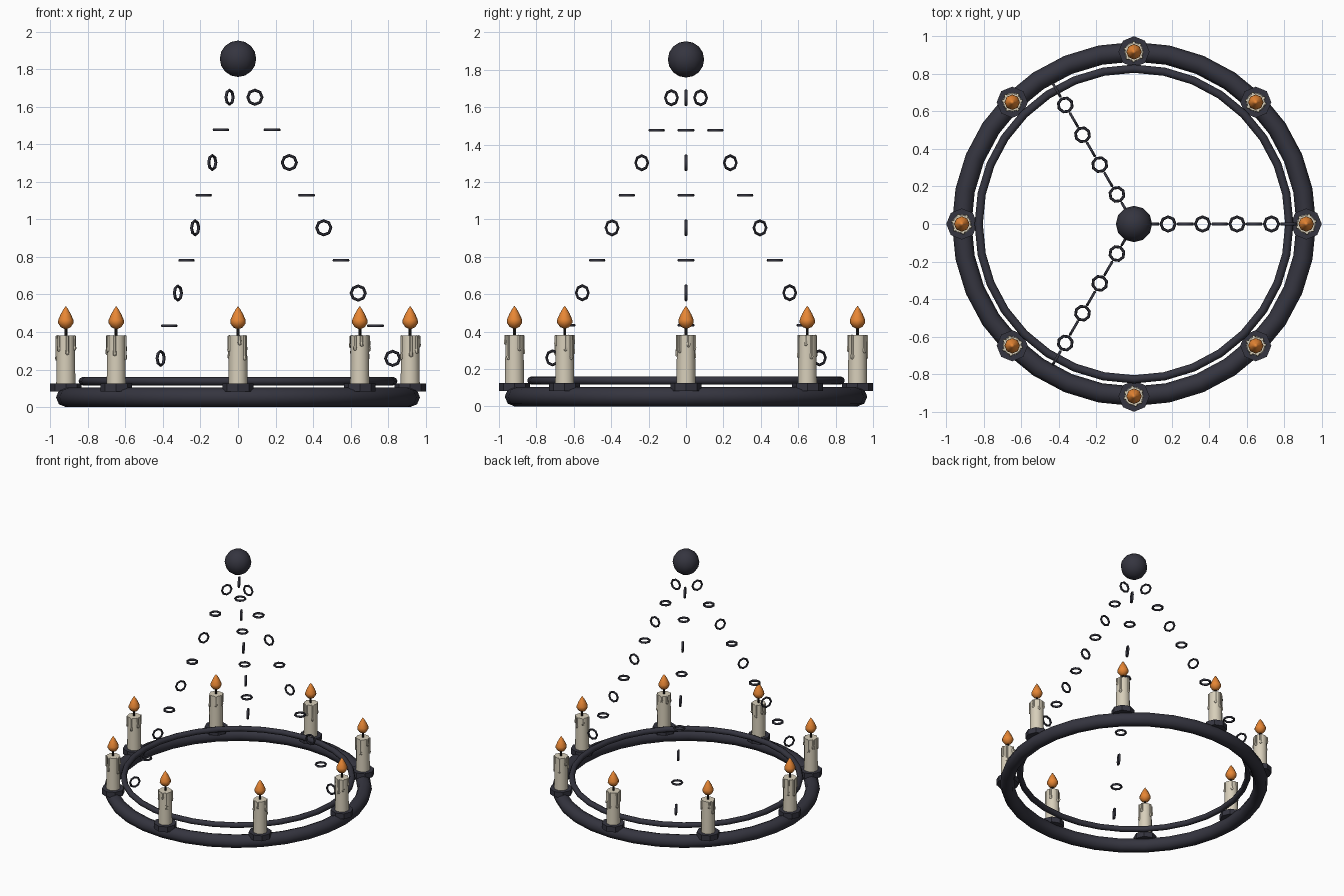
import bpy, bmesh, math, random
from mathutils import Matrix, Vector

random.seed(4)
cube = bpy.data.objects.get("Cube")
if cube:
    bpy.data.objects.remove(cube, do_unlink=True)


def material(name, r, g, b):
    m = bpy.data.materials.new(name)
    m.use_nodes = True
    m.diffuse_color = (r, g, b, 1)
    bsdf = m.node_tree.nodes["Principled BSDF"]
    bsdf.inputs["Base Color"].default_value = (r, g, b, 1)
    bsdf.inputs["Roughness"].default_value = 0.7
    return m


IRON = material("dark iron", 0.035, 0.035, 0.05)
WAX = material("cream wax", 0.68, 0.62, 0.49)
WICK = material("black wick", 0.015, 0.013, 0.012)
FLAME = material("orange flame", 0.8, 0.24, 0.035)


def finish(name, bm, mat, matrix, smooth=50):
    """Turn a bmesh into a placed, coloured object."""
    bmesh.ops.recalc_face_normals(bm, faces=bm.faces)
    mesh = bpy.data.meshes.new(name)
    bm.to_mesh(mesh)
    bm.free()
    mesh.materials.append(mat)
    if smooth:
        mesh.shade_smooth()
        mesh.set_sharp_from_angle(angle=math.radians(smooth))
    obj = bpy.data.objects.new(name, mesh)
    obj.matrix_world = matrix
    bpy.context.collection.objects.link(obj)
    return obj


def lathe(name, profile, sides, mat, matrix, smooth=50):
    """Spin (radius, height) points round z; a zero radius closes the end."""
    bm = bmesh.new()
    rings = []
    for r, z in profile:
        if r == 0:
            rings.append([bm.verts.new((0, 0, z))] * sides)
        else:
            rings.append([bm.verts.new((r * math.cos(math.tau * i / sides),
                                        r * math.sin(math.tau * i / sides), z))
                          for i in range(sides)])
    for low, high in zip(rings, rings[1:]):
        for i in range(sides):
            j = (i + 1) % sides
            bm.faces.new(list(dict.fromkeys((low[i], low[j], high[j], high[i]))))
    return finish(name, bm, mat, matrix, smooth)


def torus(name, major, minor, n, sides, matrix):
    """Closed tube around z."""
    bm = bmesh.new()
    grid = []
    for i in range(n):
        turn = Matrix.Rotation(math.tau * i / n, 3, 'Z')
        row = []
        for k in range(sides):
            a = math.tau * k / sides
            row.append(bm.verts.new(
                turn @ Vector((major + minor * math.cos(a), 0, minor * math.sin(a)))))
        grid.append(row)
    for i in range(n):
        for k in range(sides):
            i2, k2 = (i + 1) % n, (k + 1) % sides
            bm.faces.new((grid[i][k], grid[i2][k], grid[i2][k2], grid[i][k2]))
    return finish(name, bm, IRON, matrix, 60)


def at(x, y, z):
    return Matrix.Translation((x, y, z))


# Outer and inner hoops
RADIUS = 0.917
torus("outer_hoop", RADIUS, 0.052, 32, 8, at(0, 0, 0.052))
torus("inner_hoop", 0.827, 0.022, 32, 8, at(0, 0, 0.138))

# Ceiling ball
bm = bmesh.new()
bmesh.ops.create_uvsphere(bm, u_segments=12, v_segments=8, radius=0.097)
finish("ceiling_ball", bm, IRON, at(0, 0, 1.855))

# Three chains, links alternately upright and level
for c in range(3):
    spin = Matrix.Rotation(math.tau * c / 3, 4, 'Z')
    for k in range(9):
        place = at(0.09 + 0.0917 * k, 0, 1.65 - 0.1738 * k)
        if k % 2 == 0:
            place = place @ Matrix.Rotation(math.pi / 2, 4, 'X')
        torus("chain_link", 0.038, 0.008, 8, 6, spin @ place)

# Eight candles in their cups
for c in range(8):
    a = math.tau * c / 8
    base = at(RADIUS * math.cos(a), RADIUS * math.sin(a), 0)
    lathe("candle_cup", [(0, 0.083), (0.083, 0.083), (0.083, 0.126), (0, 0.126)],
          8, IRON, base, 30)
    lathe("candle", [(0, 0.12), (0.051, 0.12), (0.048, 0.381), (0, 0.381)],
          12, WAX, base)
    lathe("wick", [(0, 0.375), (0.008, 0.375), (0.008, 0.43), (0, 0.43)],
          6, WICK, base)
    lathe("flame", [(0, 0.413), (0.026, 0.425), (0.041, 0.447), (0.04, 0.465),
                    (0.027, 0.495), (0.011, 0.523), (0, 0.538)], 8, FLAME, base)
    # Wax drips running down from the rim
    start = random.uniform(0, math.tau)
    for d in range(6):
        b = start + math.tau * d / 6 + random.uniform(-0.3, 0.3)
        end = 0.375 - random.uniform(0.045, 0.13)
        lathe("wax_drip", [(0, end), (0.009, end + 0.005), (0.011, end + 0.016),
                           (0.008, end + 0.032), (0.008, 0.379), (0, 0.383)],
              6, WAX, base @ at(0.048 * math.cos(b), 0.048 * math.sin(b), 0))
